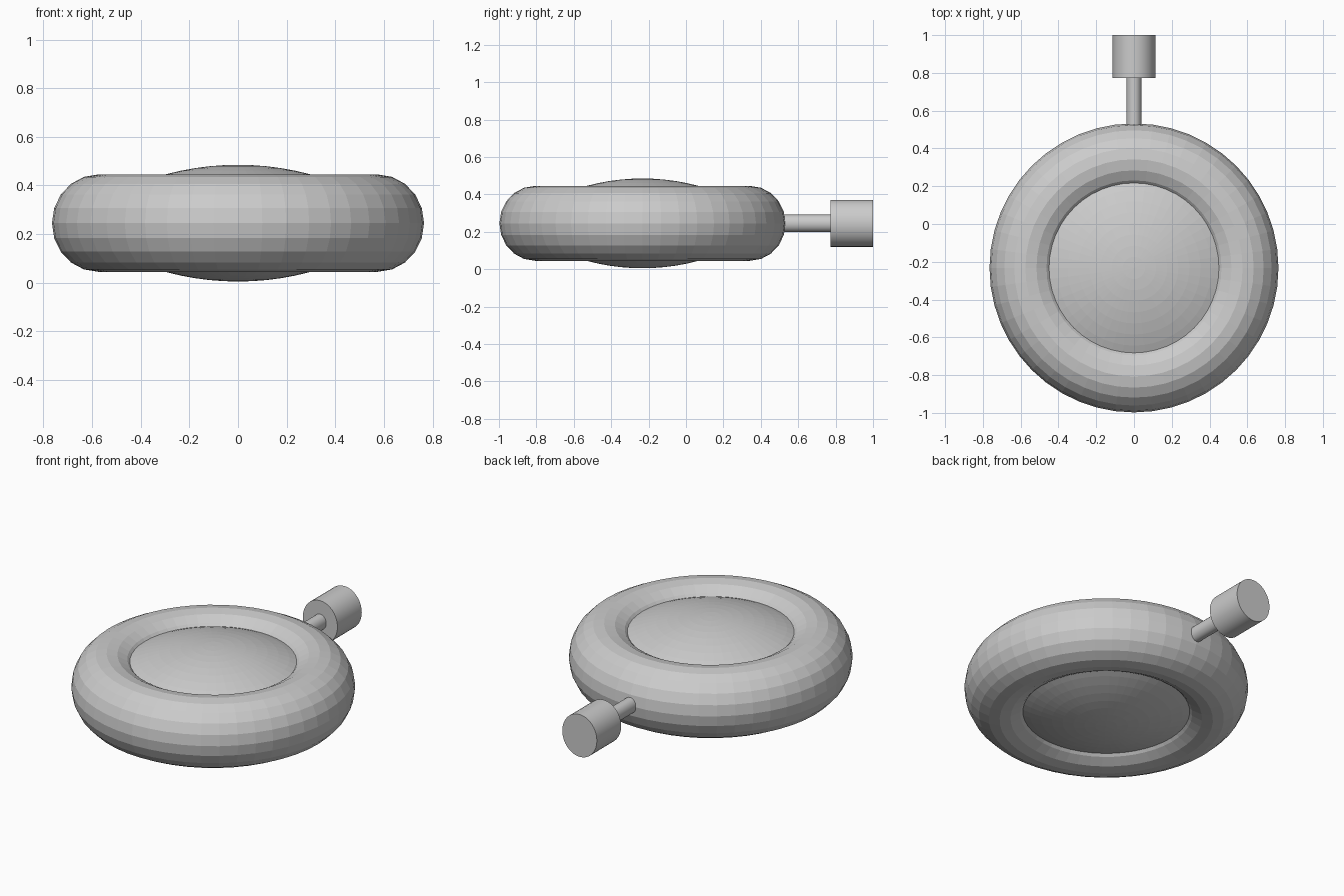
import bpy, bmesh
from math import cos, sin, pi, sqrt

if "Cube" in bpy.data.objects:
    bpy.data.objects.remove(bpy.data.objects["Cube"])

CY, CZ = -0.2325, 0.245   # centre of the round body
SEG = 48


def lathe(name, profile, closed):
    """Revolve (radius, height) points around the body's vertical axis."""
    bm = bmesh.new()
    verts = [bm.verts.new((r, 0, z)) for r, z in profile]
    edges = [bm.edges.new(p) for p in zip(verts, verts[1:])]
    if closed:
        edges.append(bm.edges.new((verts[-1], verts[0])))
    bmesh.ops.spin(bm, geom=verts + edges, cent=(0, 0, 0), axis=(0, 0, 1),
                   angle=2 * pi, steps=SEG, use_duplicate=False)
    bmesh.ops.remove_doubles(bm, verts=bm.verts, dist=0.0005)
    bmesh.ops.recalc_face_normals(bm, faces=bm.faces)
    mesh = bpy.data.meshes.new(name)
    bm.to_mesh(mesh)
    bm.free()
    obj = bpy.data.objects.new(name, mesh)
    obj.location = (0, CY, CZ)
    bpy.context.collection.objects.link(obj)
    return obj


def rod(name, y0, y1, rx, rz):
    """Slightly oval cylinder lying along y."""
    bpy.ops.mesh.primitive_cylinder_add(vertices=32, radius=1, depth=1,
                                        location=(0, (y0 + y1) / 2, CZ),
                                        rotation=(pi / 2, 0, 0))
    obj = bpy.context.object
    obj.name = name
    obj.scale = (rx, rz, y1 - y0)
    bpy.ops.object.shade_smooth_by_angle()
    return obj


# Thick rounded ring, faceted
N = 20
ring = [(0.575 + 0.19 * cos(2 * pi * i / N), 0.2 * sin(2 * pi * i / N))
        for i in range(N)]
lathe("outer_ring", ring, True)

# Shallow domed disc bulging out of both sides of the ring
R = 1.145
top = [(0.47 * i / 8, 0.24 - R + sqrt(R * R - (0.47 * i / 8) ** 2))
       for i in range(9)]
lens = lathe("domed_disc", top + [(r, -z) for r, z in reversed(top)], False)

# Stem and knob at the back
rod("stem", 0.48, 0.79, 0.04, 0.046)
rod("knob", 0.772, 1.0, 0.114, 0.126)
